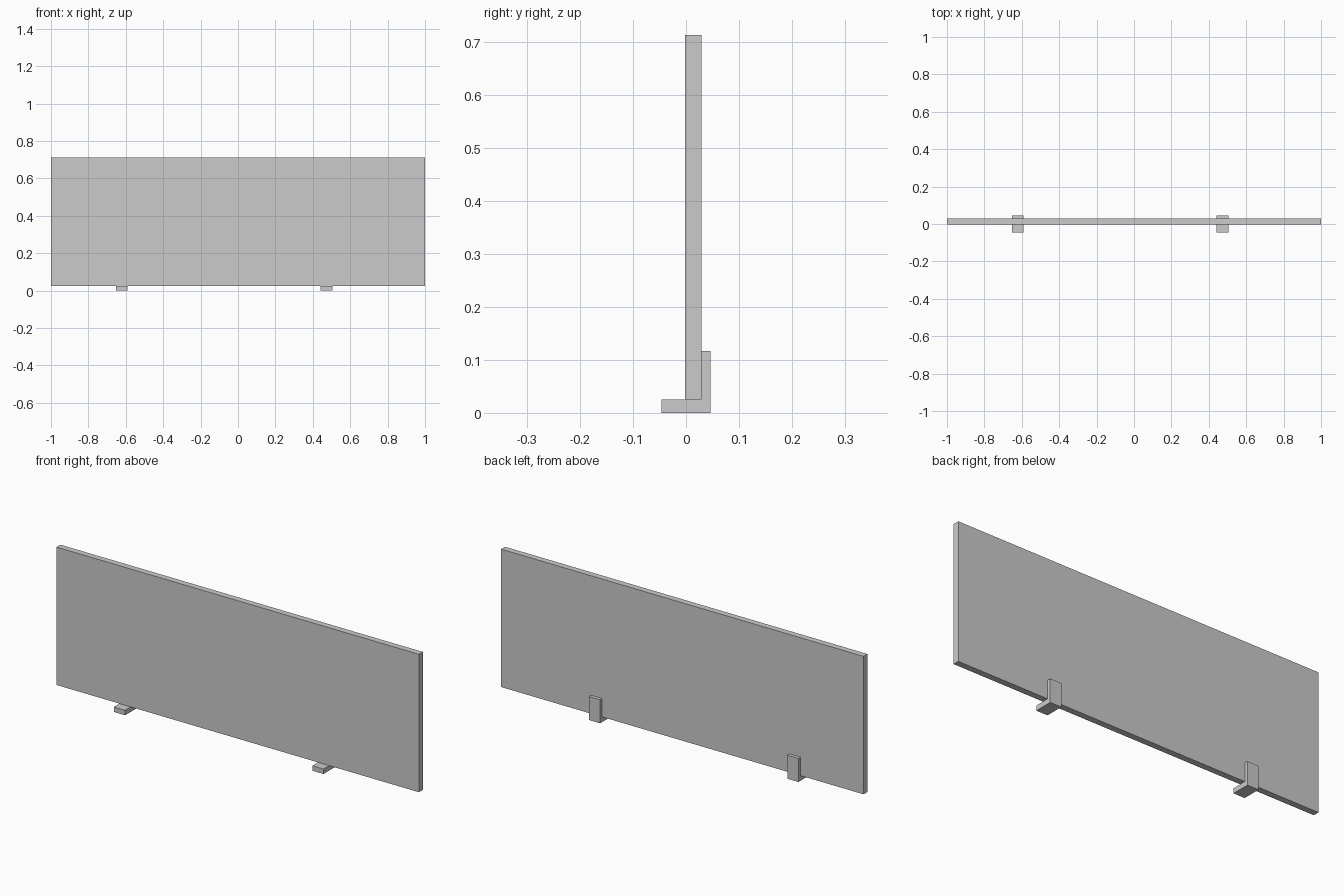
import bpy
import bmesh

if "Cube" in bpy.data.objects:
    bpy.data.objects.remove(bpy.data.objects["Cube"], do_unlink=True)

grey = bpy.data.materials.new("light grey")
grey.use_nodes = True
colour = (0.6, 0.6, 0.6, 1)
grey.diffuse_color = colour
grey.node_tree.nodes["Principled BSDF"].inputs["Base Color"].default_value = colour


def extrude_profile(name, profile, x_min, x_max):
    """Sweep a closed side profile of (y, z) points along x."""
    bm = bmesh.new()
    face = bm.faces.new([bm.verts.new((x_min, y, z)) for y, z in profile])
    result = bmesh.ops.extrude_face_region(bm, geom=[face])
    moved = [v for v in result["geom"] if isinstance(v, bmesh.types.BMVert)]
    bmesh.ops.translate(bm, verts=moved, vec=(x_max - x_min, 0, 0))
    bmesh.ops.recalc_face_normals(bm, faces=bm.faces)
    mesh = bpy.data.meshes.new(name)
    bm.to_mesh(mesh)
    bm.free()
    mesh.materials.append(grey)
    obj = bpy.data.objects.new(name, mesh)
    bpy.context.collection.objects.link(obj)
    return obj


# Upright flat panel
FRONT, BACK, BASE, TOP = -0.002, 0.029, 0.025, 0.713
extrude_profile("panel", [(FRONT, BASE), (BACK, BASE), (BACK, TOP), (FRONT, TOP)], -1, 1)

# L-shaped brackets: a foot under the panel and a tab up its back
bracket = [(-0.046, 0), (0.046, 0), (0.046, 0.117),
           (BACK, 0.117), (BACK, BASE), (-0.046, BASE)]
for name, x in (("right_bracket", -0.622), ("left_bracket", 0.473)):
    extrude_profile(name, bracket, x - 0.031, x + 0.031)
